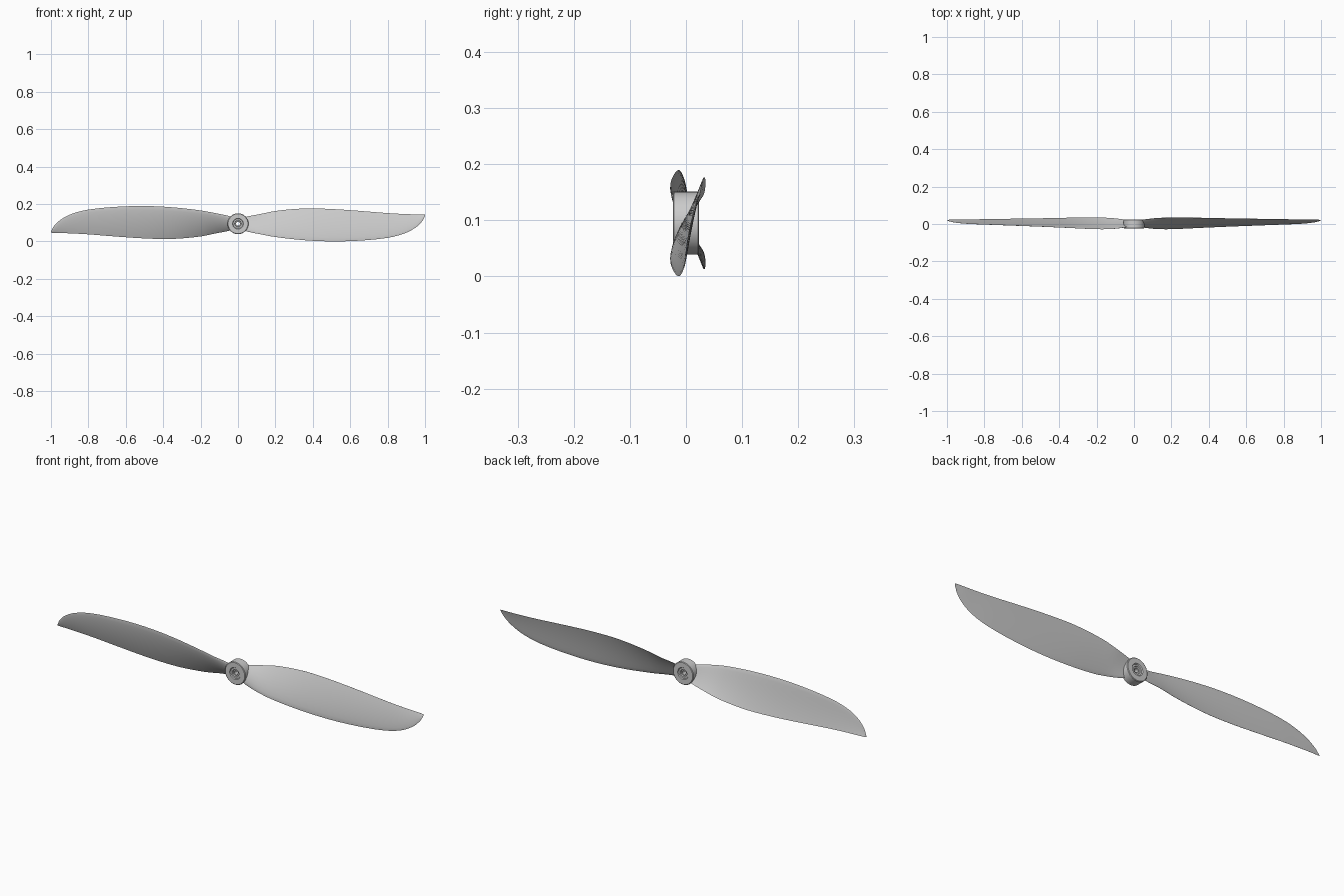
import bpy, bmesh, math

if "Cube" in bpy.data.objects:
    bpy.data.objects.remove(bpy.data.objects["Cube"])

CZ = 0.095  # height of the hub axis

# blade stations: x, trailing edge (z, y), leading edge (z, y), thickness
STATIONS = [
    (0.034, 0.130, 0.018, 0.060, -0.017, 0.015),
    (0.06, 0.137, 0.022, 0.052, -0.022, 0.015),
    (0.12, 0.148, 0.029, 0.040, -0.029, 0.014),
    (0.20, 0.164, 0.032, 0.025, -0.030, 0.013),
    (0.35, 0.177, 0.031, 0.008, -0.023, 0.012),
    (0.50, 0.174, 0.028, 0.001, -0.016, 0.011),
    (0.65, 0.164, 0.026, 0.005, -0.010, 0.010),
    (0.80, 0.152, 0.024, 0.020, -0.004, 0.008),
    (0.89, 0.147, 0.023, 0.043, 0.000, 0.007),
    (0.95, 0.145, 0.023, 0.075, 0.006, 0.005),
    (0.985, 0.144, 0.022, 0.109, 0.013, 0.004),
    (1.00, 0.143, 0.022, 0.137, 0.020, 0.001),
]


def spline(a, b, c, d, t):
    """Non-uniform cubic through stations b and c, keyed on x."""
    h = c[0] - b[0]
    out = [b[0] + h * t]
    for k in range(1, 6):
        m0 = (c[k] - a[k]) / (c[0] - a[0]) * h
        m1 = (d[k] - b[k]) / (d[0] - b[0]) * h
        out.append((2*t**3 - 3*t**2 + 1) * b[k] + (t**3 - 2*t**2 + t) * m0
                   + (3*t**2 - 2*t**3) * c[k] + (t**3 - t**2) * m1)
    return out


def airfoil(n=9):
    """(chord position from leading edge, offset in thicknesses), closed loop."""
    us = [(1 - math.cos(math.pi * i / n)) / 2 for i in range(n + 1)]
    thick = lambda u: 1.45 * (math.sqrt(u) * (1 - u)) + 0.06 * u
    camber = lambda u: 1.6 * u * (1 - u)
    front = [(u, camber(u) + 0.5 * thick(u)) for u in us]
    back = [(u, camber(u) - 0.5 * thick(u)) for u in reversed(us[1:])]
    return front + back


def finish(bm, name, angle):
    bmesh.ops.recalc_face_normals(bm, faces=bm.faces)
    me = bpy.data.meshes.new(name)
    bm.to_mesh(me)
    bm.free()
    ob = bpy.data.objects.new(name, me)
    bpy.context.collection.objects.link(ob)
    bpy.ops.object.select_all(action='DESELECT')
    ob.select_set(True)
    bpy.context.view_layer.objects.active = ob
    bpy.ops.object.shade_smooth_by_angle(angle=math.radians(angle))
    return ob


def bridge(bm, r0, r1):
    n = len(r0)
    for i in range(n):
        j = (i + 1) % n
        bm.faces.new((r0[i], r0[j], r1[j], r1[i]))


def make_blade(name, side):
    """Lofted twisted blade; side -1 is the half-turn copy about the hub axis."""
    rows = []
    last = len(STATIONS) - 1
    for i in range(last):
        a, b = STATIONS[max(i - 1, 0)], STATIONS[i]
        c, d = STATIONS[i + 1], STATIONS[min(i + 2, last)]
        rows += [spline(a, b, c, d, t / 3) for t in range(3)]
    rows.append(STATIONS[-1])
    bm = bmesh.new()
    rings = []
    for x, zt, yt, zl, yl, th in rows:
        dz, dy = zt - zl, yt - yl
        length = math.hypot(dz, dy)
        nz, ny = dy / length, -dz / length  # chord normal towards the front
        ring = []
        for u, o in airfoil():
            o = (o - 0.2) * th
            z, y = zl + dz * u + nz * o, yl + dy * u + ny * o
            ring.append(bm.verts.new((side * x, y, CZ + side * (z - CZ))))
        rings.append(ring)
    for r0, r1 in zip(rings, rings[1:]):
        bridge(bm, r0, r1)
    bm.faces.new(rings[0])
    bm.faces.new(rings[-1])
    return finish(bm, name, 50)


def make_hub():
    """Turned hub with a bevelled rim, stepped recesses and a through bore."""
    half = [(0.010, 0.014), (0.016, 0.014), (0.018, 0.019), (0.026, 0.019),
            (0.029, 0.0235), (0.053, 0.0235), (0.056, 0.021)]
    profile = [(r, -y) for r, y in half] + [(r, y) for r, y in reversed(half)]
    n = 40
    bm = bmesh.new()
    rings = [[bm.verts.new((r * math.cos(2 * math.pi * k / n), y,
                            CZ + r * math.sin(2 * math.pi * k / n)))
              for k in range(n)] for r, y in profile]
    for i, ring in enumerate(rings):
        bridge(bm, ring, rings[(i + 1) % len(rings)])
    return finish(bm, "hub", 30)


make_hub()
make_blade("blade_right", 1)
make_blade("blade_left", -1)
